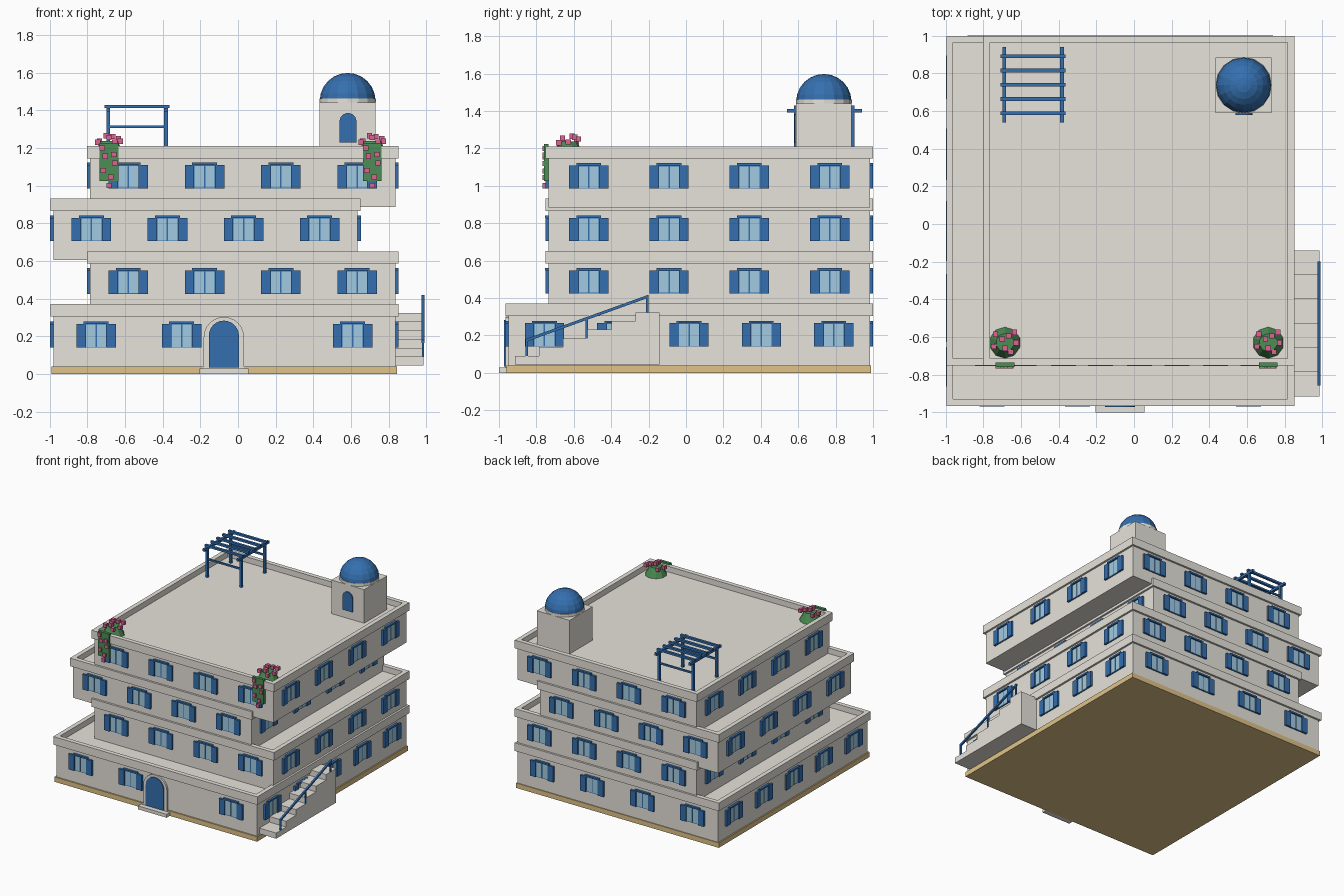
import bpy, bmesh, math
from mathutils import Matrix, Vector

if "Cube" in bpy.data.objects:
    bpy.data.objects.remove(bpy.data.objects["Cube"])


def material(name, rgb):
    m = bpy.data.materials.new(name)
    m.diffuse_color = (*rgb, 1)
    m.use_nodes = True
    m.node_tree.nodes["Principled BSDF"].inputs["Base Color"].default_value = m.diffuse_color
    return m


WALL = material("limewash", (0.83, 0.80, 0.74))
STONE = material("sandstone", (0.75, 0.55, 0.25))
BLUE = material("deep blue", (0.035, 0.16, 0.43))
GLASS = material("pale glass", (0.36, 0.60, 0.76))
GREEN = material("leaf green", (0.07, 0.27, 0.09))
PINK = material("blossom pink", (0.72, 0.13, 0.30))


def finish(name, bm, mat):
    bmesh.ops.recalc_face_normals(bm, faces=bm.faces)
    me = bpy.data.meshes.new(name)
    bm.to_mesh(me)
    bm.free()
    me.materials.append(mat)
    ob = bpy.data.objects.new(name, me)
    bpy.context.collection.objects.link(ob)
    return ob


def add_box(bm, lo, hi, mx=Matrix()):
    lo, hi = Vector(lo), Vector(hi)
    size = Matrix.Diagonal((*(hi - lo), 1))
    bmesh.ops.create_cube(bm, size=1, matrix=mx @ Matrix.Translation((lo + hi) / 2) @ size)


def boxes(name, mat, *pairs):
    bm = bmesh.new()
    for lo, hi in pairs:
        add_box(bm, lo, hi)
    return finish(name, bm, mat)


def prism(name, mat, pts, direction):
    """Extrude a closed 3D outline along a direction."""
    bm = bmesh.new()
    face = bm.faces.new([bm.verts.new(p) for p in pts])
    new = bmesh.ops.extrude_face_region(bm, geom=[face])["geom"]
    bmesh.ops.translate(bm, vec=direction, verts=[v for v in new if isinstance(v, bmesh.types.BMVert)])
    return finish(name, bm, mat)


def arch(name, mat, x, half, z0, spring, y0, y1):
    pts = [(x - half, y0, z0), (x + half, y0, z0)]
    for i in range(13):
        a = math.pi * i / 12
        pts.append((x + half * math.cos(a), y0, spring + half * math.sin(a)))
    return prism(name, mat, pts, (0, y1 - y0, 0))


def cylinder(name, mat, at, r1, r2, z0, z1, n):
    bm = bmesh.new()
    bmesh.ops.create_cone(bm, cap_ends=True, segments=n, radius1=r1, radius2=r2, depth=z1 - z0,
                          matrix=Matrix.Translation((*at, (z0 + z1) / 2)))
    return finish(name, bm, mat)


# Floors: x range, y range, z range, side window count
FLOORS = [(-0.98, 0.835, -0.95, 0.983, 0.04, 0.325, 5),
          (-0.785, 0.835, -0.735, 0.983, 0.325, 0.605, 4),
          (-0.98, 0.635, -0.735, 0.983, 0.605, 0.885, 4),
          (-0.785, 0.835, -0.735, 0.983, 0.885, 1.165, 4)]
DOOR_X = -0.075
boxes("plinth", STONE, ((-0.99, -0.96, 0), (0.845, 0.99, 0.04)))

shutters, frames, panes = bmesh.new(), bmesh.new(), bmesh.new()
for n, (x0, x1, y0, y1, z0, z1, side) in enumerate(FLOORS, 1):
    boxes(f"floor_{n}", WALL, ((x0, y0, z0), (x1, y1, z1)))
    # Parapet: overhanging frame around the terrace
    o, i, b, t = 0.016, 0.02, z1 - 0.02, z1 + 0.046
    boxes(f"parapet_{n}", WALL,
          ((x0 - o, y0 - o, b), (x1 + o, y0 + i, t)), ((x0 - o, y1 - i, b), (x1 + o, y1 + o, t)),
          ((x0 - o, y0 + i, b), (x0 + i, y1 - i, t)), ((x1 - i, y0 + i, b), (x1 + o, y1 - i, t)))
    # Shuttered windows on all four sides
    h = (z1 - z0) * 0.44
    for k in range(4):
        w, d = (x1 - x0, y1 - y0) if k % 2 == 0 else (y1 - y0, x1 - x0)
        count = 4 if k % 2 == 0 else side
        turn = Matrix.Translation(((x0 + x1) / 2, (y0 + y1) / 2, z0 + 0.1)) @ Matrix.Rotation(k * math.pi / 2, 4, 'Z')
        for j in range(count):
            if n == 1 and k == 0 and j == 2:
                continue  # space beside the door
            mx = turn @ Matrix.Translation((w * ((j + 0.5) / count - 0.5), -d / 2, 0))
            add_box(frames, (-0.06, -0.006, 0), (0.06, 0.002, h), mx)
            add_box(frames, (-0.066, -0.018, h), (0.066, 0.002, h + 0.013), mx)
            for s in (-1, 1):
                a, c = sorted((s * 0.004, s * 0.053))
                add_box(panes, (a, -0.009, 0.004), (c, 0, h - 0.004), mx)
                a, c = sorted((s * 0.055, s * 0.105))
                add_box(shutters, (a, -0.017, 0), (c, 0.002, h), mx)
finish("window_shutters", shutters, BLUE)
finish("window_frames_and_lintels", frames, BLUE)
finish("window_panes", panes, GLASS)

# Entrance
arch("door_surround", WALL, DOOR_X, 0.107, 0.03, 0.195, -0.964, -0.94)
arch("front_door", BLUE, DOOR_X, 0.08, 0.035, 0.203, -0.972, -0.94)
boxes("door_step", WALL, ((DOOR_X - 0.13, -1.0, 0), (DOOR_X + 0.13, -0.94, 0.028)))

# Outside stair as one stepped profile
RISE, RUN, Y0 = 0.0465, 0.129, -0.915
profile = [(0.833, Y0 + 6 * RUN, 0.045), (0.833, Y0, 0.045)]
for s in range(6):
    profile += [(0.833, Y0 + s * RUN, 0.045 + (s + 1) * RISE), (0.833, Y0 + (s + 1) * RUN, 0.045 + (s + 1) * RISE)]
prism("side_stair", WALL, profile, (0.153, 0, 0))

# Stair railing
boxes("railing_posts", BLUE, *(((0.976, y - 0.006, a), (0.988, y + 0.006, b)) for y, a, b in
      ((-0.852, 0.09, 0.175), (-0.53, 0.185, 0.292), (-0.207, 0.32, 0.408))))
prism("railing_handrail", BLUE, [(0.975, -0.858, 0.165), (0.975, -0.2, 0.402), (0.975, -0.2, 0.418),
                                 (0.975, -0.858, 0.181)], (0.014, 0, 0))

# Domed roof house
DX, DY = 0.582, 0.737
boxes("roof_house", WALL, ((DX - 0.148, DY - 0.148, 1.165), (DX + 0.148, DY + 0.148, 1.44)))
cylinder("dome_ring", WALL, (DX, DY), 0.15, 0.15, 1.44, 1.462, 16)
bm = bmesh.new()
bmesh.ops.create_uvsphere(bm, u_segments=16, v_segments=12, radius=0.148,
                          matrix=Matrix.Translation((DX, DY, 1.45)))
bmesh.ops.bisect_plane(bm, geom=bm.verts[:] + bm.edges[:] + bm.faces[:], plane_co=(0, 0, 1.4505),
                       plane_no=(0, 0, 1), clear_inner=True)
finish("dome", bm, BLUE)
arch("roof_house_door", BLUE, DX + 0.002, 0.045, 1.23, 1.34, DY - 0.157, DY - 0.14)

# Pergola
PX, PY = (-0.689, -0.382), (0.588, 0.89)
boxes("pergola_posts", BLUE, *(((x - 0.01, y - 0.01, 1.165), (x + 0.01, y + 0.01, 1.395)) for x in PX for y in PY))
boxes("pergola_beams", BLUE, *(((x - 0.01, 0.54, 1.392), (x + 0.01, 0.94, 1.412)) for x in PX))
boxes("pergola_slats", BLUE, *(((-0.708, 0.588 + k * 0.0755 - 0.01, 1.412), (-0.364, 0.588 + k * 0.0755 + 0.01, 1.429))
                               for k in range(5)))
boxes("pergola_rails", BLUE, *(((PX[0], y - 0.006, 1.305), (PX[1], y + 0.006, 1.319)) for y in PY))

# Flowering shrubs spilling over the front parapet
TOP = [(0.05, 0.055, 1.25), (-0.05, 0.045, 1.235), (-0.06, -0.02, 1.23), (0.06, 0, 1.235),
       (0.0, -0.03, 1.255), (0.03, -0.05, 1.23), (-0.015, 0.02, 1.265), (0.02, 0.035, 1.26)]
HANG = [(-0.03, 1.08), (0.03, 1.12), (-0.02, 1.155), (0, 1.0), (0.025, 1.165), (-0.035, 1.20), (0.01, 1.045)]
for name, x in (("left", -0.685), ("right", 0.713)):
    cylinder(f"{name}_shrub", GREEN, (x, -0.63), 0.083, 0.048, 1.165, 1.237, 10)
    boxes(f"{name}_trailing_leaves", GREEN, ((x - 0.05, -0.758, 1.025), (x + 0.05, -0.735, 1.225)))
    r = 0.014
    spots = [(x + a, -0.63 + b, c) for a, b, c in TOP] + [(x + a, -0.754, c) for a, c in HANG]
    boxes(f"{name}_blossoms", PINK, *(((a - r, b - r, c - r), (a + r, b + r, c + r)) for a, b, c in spots))
